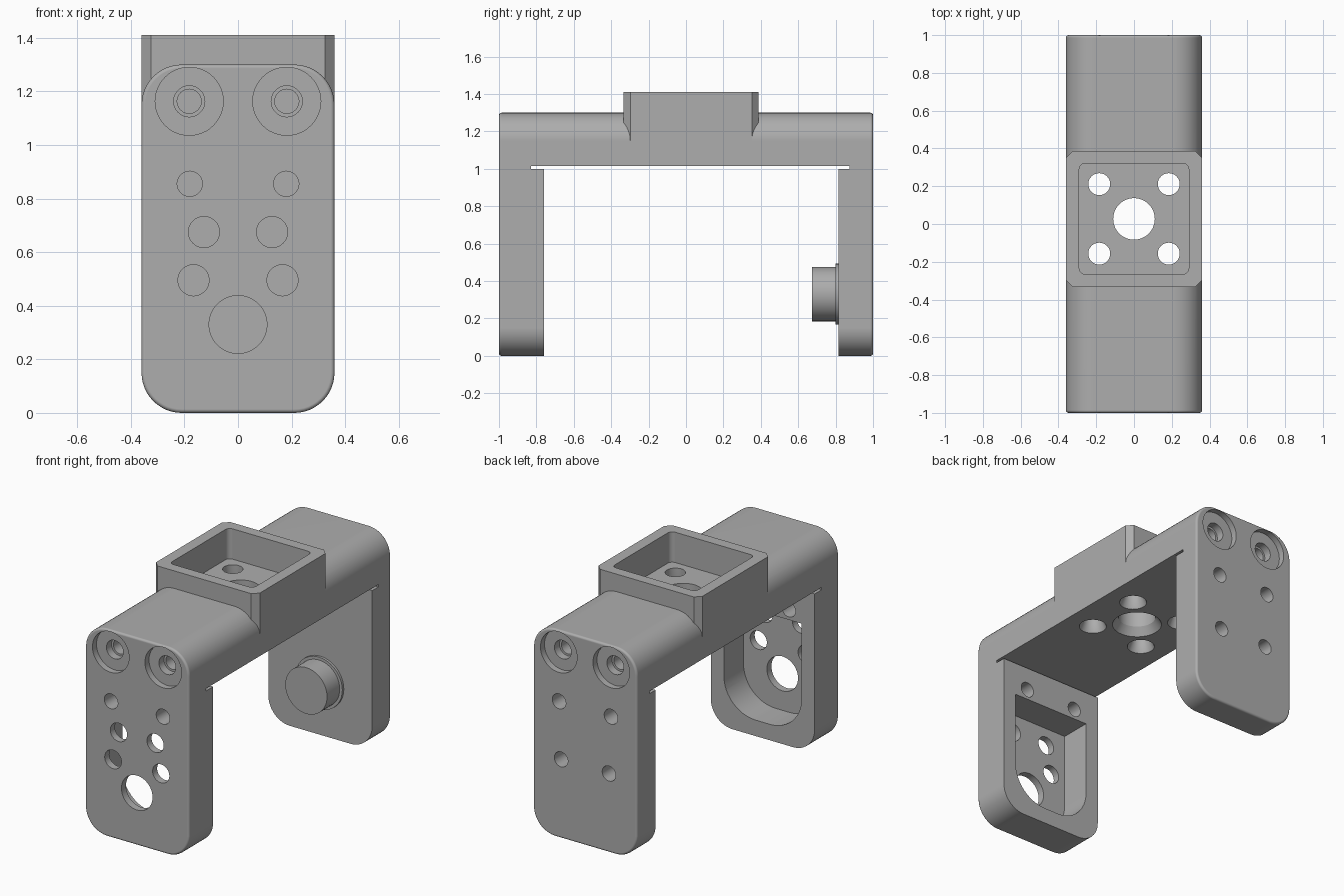
import bpy, bmesh, math
from mathutils import Matrix, Vector

if "Cube" in bpy.data.objects:
    bpy.data.objects.remove(bpy.data.objects["Cube"], do_unlink=True)

grey = bpy.data.materials.new("plain grey")
grey.use_nodes = True
grey.diffuse_color = (0.42, 0.42, 0.42, 1)
grey.node_tree.nodes["Principled BSDF"].inputs["Base Color"].default_value = (0.42, 0.42, 0.42, 1)

HALF = 0.36                              # half width of the bracket
FRONT_IN, BACK_IN = -0.76, 0.815         # inner faces of the legs
UNDER, TOP = 1.015, 1.30                 # underside and top of the bridge
MID_Y = 0.027                            # centre of the mount


def new_object(name, bm):
    bmesh.ops.recalc_face_normals(bm, faces=bm.faces)
    mesh = bpy.data.meshes.new(name)
    bm.to_mesh(mesh)
    bm.free()
    mesh.materials.append(grey)
    obj = bpy.data.objects.new(name, mesh)
    bpy.context.collection.objects.link(obj)
    return obj


def rounded(a0, a1, b0, b1, r_low, r_high, steps=12):
    """Rectangle outline with rounded lower and upper corners."""
    pts = []
    corners = [(a1, b1, r_high, -1, -1), (a0, b1, r_high, 1, -1),
               (a0, b0, r_low, 1, 1), (a1, b0, r_low, -1, 1)]
    for i, (a, b, r, sa, sb) in enumerate(corners):
        n = steps if r > 0 else 0
        for k in range(n + 1):
            t = math.pi / 2 * (i + k / max(n, 1))
            pts.append((a + sa * r + r * math.cos(t), b + sb * r + r * math.sin(t)) if r else (a, b))
    return pts


def prism(name, pts, axis, lo, hi, end_bevel=0):
    """Extrude an outline along Y (outline in x, z) or Z (outline in x, y)."""
    bm = bmesh.new()
    place = (lambda a, b: (a, lo, b)) if axis == "Y" else (lambda a, b: (a, b, lo))
    face = bm.faces.new([bm.verts.new(place(a, b)) for a, b in pts])
    step = Vector((0, hi - lo, 0)) if axis == "Y" else Vector((0, 0, hi - lo))
    out = bmesh.ops.extrude_face_region(bm, geom=[face], use_keep_orig=True)
    bmesh.ops.translate(bm, vec=step, verts=[g for g in out["geom"] if isinstance(g, bmesh.types.BMVert)])
    if end_bevel:
        caps = [e for e in bm.edges if abs(e.verts[0].co.y - e.verts[1].co.y) < 1e-6]
        bmesh.ops.recalc_face_normals(bm, faces=bm.faces)
        bmesh.ops.bevel(bm, geom=caps, offset=end_bevel, segments=4, profile=0.5, affect="EDGES")
    return new_object(name, bm)


def box(name, x0, x1, y0, y1, z0, z1):
    return prism(name, [(x0, y0), (x1, y0), (x1, y1), (x0, y1)], "Z", z0, z1)


def rod(name, axis, centre, lo, hi, r_lo, r_hi=None):
    """Cylinder or cone along Y (centre x, z) or Z (centre x, y)."""
    a, b = centre
    mid = (lo + hi) / 2
    if axis == "Y":
        m = Matrix.Translation((a, mid, b)) @ Matrix.Rotation(-math.pi / 2, 4, "X")
    else:
        m = Matrix.Translation((a, b, mid))
    bm = bmesh.new()
    bmesh.ops.create_cone(bm, cap_ends=True, segments=48, radius1=r_lo,
                          radius2=r_lo if r_hi is None else r_hi, depth=hi - lo, matrix=m)
    return new_object(name, bm)


def combine(target, tool, operation="DIFFERENCE"):
    mod = target.modifiers.new("cut", "BOOLEAN")
    mod.operation, mod.solver, mod.object = operation, "EXACT", tool
    bpy.context.view_layer.objects.active = target
    bpy.ops.object.modifier_apply(modifier=mod.name)
    bpy.data.objects.remove(tool, do_unlink=True)


def finish(obj):
    bpy.ops.object.select_all(action="DESELECT")
    obj.select_set(True)
    bpy.context.view_layer.objects.active = obj
    bpy.ops.object.shade_smooth_by_angle(angle=math.radians(32))
    mod = obj.modifiers.new("flat areas", "WEIGHTED_NORMAL")
    mod.keep_sharp = True


# Rounded bar, opened below to leave two legs and a bridge
bracket = prism("bracket", rounded(-HALF, HALF, 0, TOP, 0.15, 0.15), "Y", -1, 1, 0.014)
combine(bracket, box("gap", -1, 1, FRONT_IN, BACK_IN, -1, UNDER))

# Square mount with chamfered corners on the bridge
c, d = 0.035, 0.36
outline = [(HALF - c, -d), (HALF, c - d), (HALF, d - c), (HALF - c, d),
           (c - HALF, d), (-HALF, d - c), (-HALF, c - d), (c - HALF, -d)]
combine(bracket, prism("mount", [(x, y + MID_Y) for x, y in outline], "Z", 1.1, 1.41), "UNION")

# Mount pocket and its holes, widened at the underside
combine(bracket, prism("pocket", rounded(-0.29, 0.29, -0.265, 0.32, 0.03, 0.03, 6), "Z", 1.22, 1.6))
holes = [(0, MID_Y, 0.11, 0.145)]
holes += [(sx * 0.184, MID_Y + sy * 0.184, 0.058, 0.078) for sx in (-1, 1) for sy in (-1, 1)]
for x, y, r, wide in holes:
    combine(bracket, rod("hole", "Z", (x, y), 0.9, 1.5, r))
    combine(bracket, rod("countersink", "Z", (x, y), UNDER - 0.01, UNDER + 0.05, wide + 0.006, r))

# Relief slots where the legs meet the bridge
combine(bracket, box("slot", -1, 1, -0.83, FRONT_IN + 0.1, 1.0, UNDER))
combine(bracket, box("slot", -1, 1, BACK_IN - 0.1, 0.875, 1.0, UNDER))

# Deep recess in the inner face of the front leg
combine(bracket, prism("recess", rounded(-0.27, 0.27, 0.1, 0.79, 0.22, 0), "Y", -0.955, -0.7))


def end_hole(x, z, r, side, start, depth):
    """Bore into the front (-1) or back (1) face."""
    lo, hi = sorted((side * start, side * (1 - depth)))
    combine(bracket, rod("bore", "Y", (x, z), lo, hi, r))


# Bores in both end faces
for sx in (-1, 1):
    for side in (-1, 1):
        end_hole(sx * 0.182, 1.163, 0.127, side, 1.1, 0.04)
        end_hole(sx * 0.182, 1.163, 0.058, side, 1.1, 0.09)
        end_hole(sx * 0.182, 1.163, 0.045, side, 1.1, 0.22)
    end_hole(sx * 0.18, 0.855, 0.047, -1, 1.1, 0.3)
    end_hole(sx * 0.127, 0.675, 0.058, -1, 1.1, 0.12)
    end_hole(sx * 0.166, 0.495, 0.058, -1, 1.1, 0.12)
    end_hole(sx * 0.18, 0.855, 0.047, 1, 1.1, 0.12)
    end_hole(sx * 0.166, 0.495, 0.047, 1, 1.1, 0.12)
end_hole(0, 0.33, 0.108, -1, 1.1, 0.12)
finish(bracket)

# Pivot pin and its collar on the back leg
finish(rod("pivot_collar", "Y", (0, 0.33), 0.80, BACK_IN + 0.01, 0.163))
finish(rod("pivot_pin", "Y", (0, 0.33), 0.675, 0.81, 0.145))
